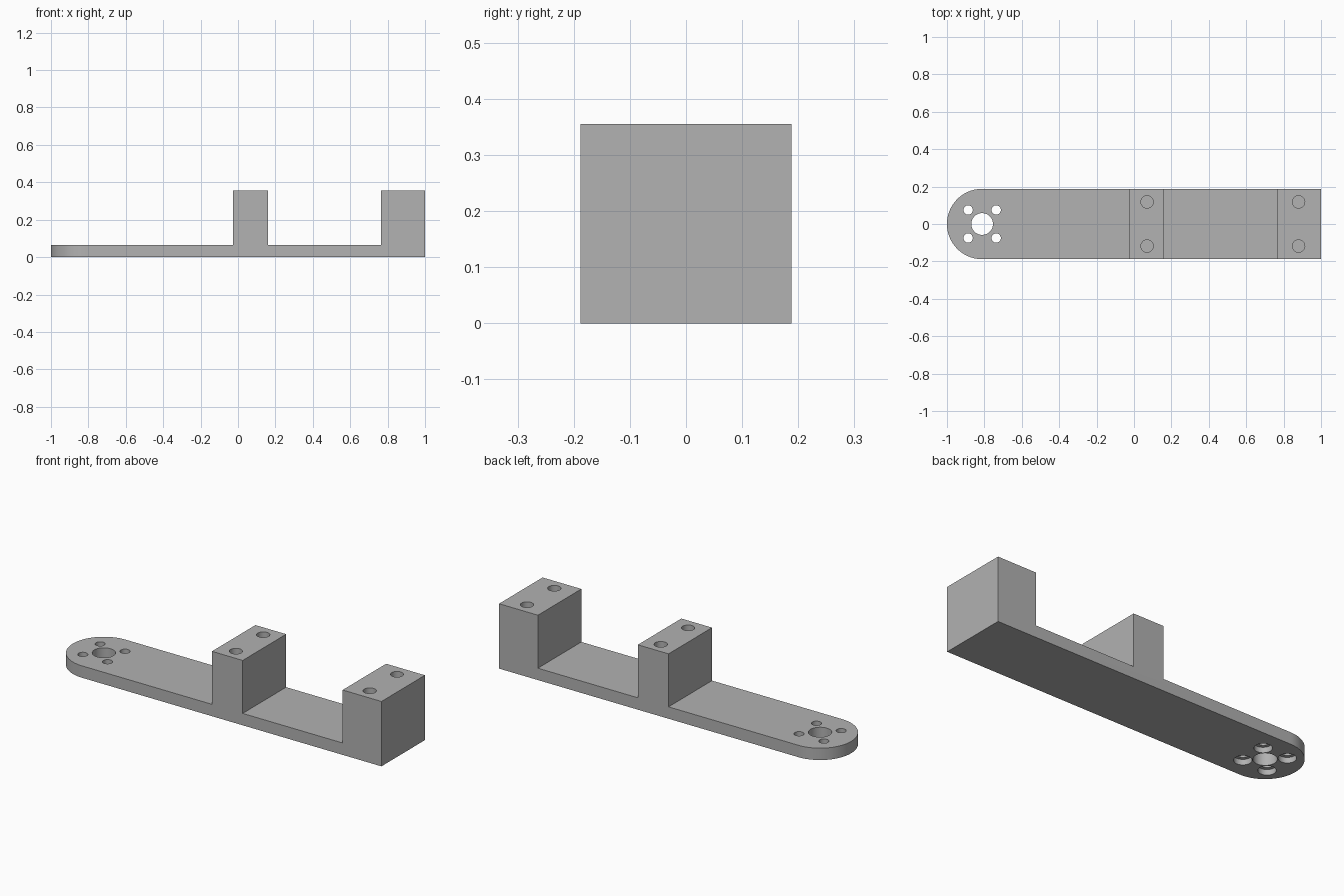
import bpy, bmesh, math

if "Cube" in bpy.data.objects:
    bpy.data.objects.remove(bpy.data.objects["Cube"], do_unlink=True)

HALF_WIDTH = 0.188
PIVOT_X = -1 + HALF_WIDTH
PLATE_TOP = 0.065
BLOCK_TOP = 0.355

grey = bpy.data.materials.new("plain_grey")
grey.use_nodes = True
grey.diffuse_color = (0.445, 0.445, 0.445, 1)
grey.node_tree.nodes["Principled BSDF"].inputs["Base Color"].default_value = grey.diffuse_color


def prism(name, points, offset):
    """Extrude a closed 3D polygon along the offset vector."""
    bm = bmesh.new()
    face = bm.faces.new([bm.verts.new(p) for p in points])
    new = bmesh.ops.extrude_face_region(bm, geom=[face])["geom"]
    bmesh.ops.translate(bm, vec=offset, verts=[v for v in new if isinstance(v, bmesh.types.BMVert)])
    bmesh.ops.recalc_face_normals(bm, faces=bm.faces)
    mesh = bpy.data.meshes.new(name)
    bm.to_mesh(mesh)
    bm.free()
    mesh.materials.append(grey)
    obj = bpy.data.objects.new(name, mesh)
    bpy.context.collection.objects.link(obj)
    return obj


def boolean(target, cutter, operation):
    """Apply a boolean and discard the cutter."""
    mod = target.modifiers.new("cut", 'BOOLEAN')
    mod.operation = operation
    mod.solver = 'EXACT'
    mod.object = cutter
    bpy.context.view_layer.objects.active = target
    bpy.ops.object.modifier_apply(modifier=mod.name)
    bpy.data.objects.remove(cutter, do_unlink=True)


def drill(target, x, y, radius, bottom, top, sides=48):
    ring = [(x + radius * math.cos(math.tau * i / sides),
             y + radius * math.sin(math.tau * i / sides), bottom) for i in range(sides)]
    boolean(target, prism("drill", ring, (0, 0, top - bottom)), 'DIFFERENCE')


# Side profile: flat arm with a middle block and an end block
profile = [(-1.1, 0), (1.1, 0), (1.1, BLOCK_TOP), (0.765, BLOCK_TOP), (0.765, PLATE_TOP),
           (0.16, PLATE_TOP), (0.16, BLOCK_TOP), (-0.026, BLOCK_TOP), (-0.026, PLATE_TOP),
           (-1.1, PLATE_TOP)]
arm = prism("bracket_arm", [(x, -0.3, z) for x, z in profile], (0, 0.6, 0))

# Plan outline: square at one end, round at the other
outline = [(1, -HALF_WIDTH, -0.1), (1, HALF_WIDTH, -0.1)]
for i in range(49):
    a = math.pi / 2 + math.pi * i / 48
    outline.append((PIVOT_X + HALF_WIDTH * math.cos(a), HALF_WIDTH * math.sin(a), -0.1))
boolean(arm, prism("outline", outline, (0, 0, 0.6)), 'INTERSECT')

# Pivot hole with four counterbored screw holes around it
drill(arm, PIVOT_X, 0, 0.058, -0.1, 0.2)
for sx in (-1, 1):
    for sy in (-1, 1):
        x, y = PIVOT_X + sx * 0.075, sy * 0.075
        drill(arm, x, y, 0.025, -0.1, 0.2)
        drill(arm, x, y, 0.044, -0.1, 0.03)

# Blind screw holes in the tops of both blocks
for x in (0.07, 0.88):
    for y in (-0.118, 0.118):
        drill(arm, x, y, 0.033, 0.12, 0.5)

# Smooth the round walls, keep the edges sharp
bpy.ops.object.select_all(action='DESELECT')
arm.select_set(True)
bpy.context.view_layer.objects.active = arm
bpy.ops.object.shade_smooth_by_angle(angle=math.radians(30))
